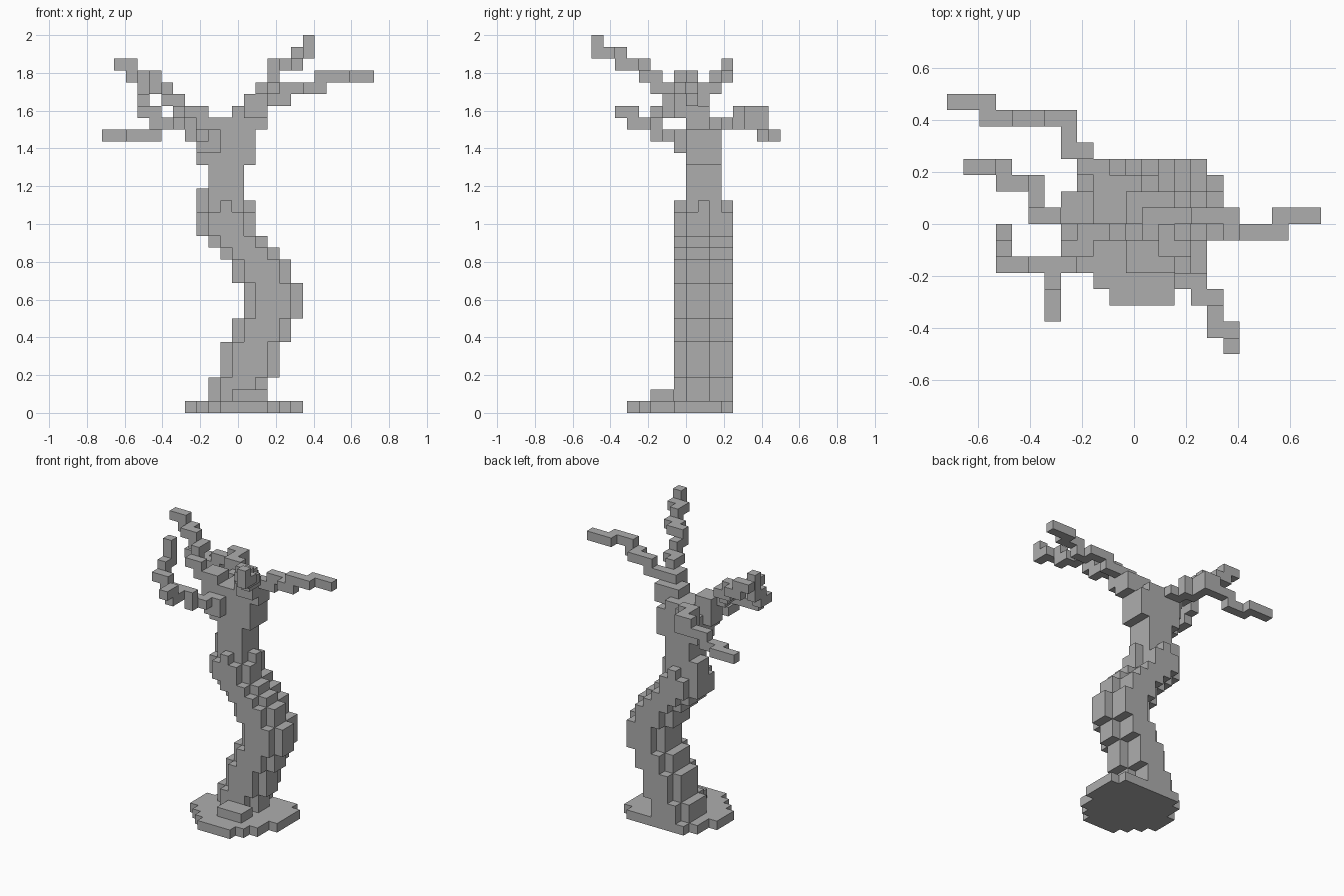
import bpy
import bmesh
from mathutils import Vector

UNIT = 1 / 16                      # edge length of one block
ORIGIN = Vector((-11.5, -8, 0))    # grid corner, in blocks

cube = bpy.data.objects.get("Cube")
if cube:
    bpy.data.objects.remove(cube)

bark = bpy.data.materials.new("grey bark")
bark.use_nodes = True
colour = (0.42, 0.42, 0.42, 1)
bark.diffuse_color = colour
bark.node_tree.nodes["Principled BSDF"].inputs["Base Color"].default_value = colour

taken = set()


def box(xs, ys, zs):
    """Cells of a block-grid box; each range excludes its end."""
    return {(x, y, z) for x in range(*xs) for y in range(*ys) for z in range(*zs)}


def path(*points):
    """Cells along a branch that walks one axis at a time between points."""
    cell = list(points[0])
    cells = {tuple(cell)}
    for target in points[1:]:
        for axis in range(3):
            while cell[axis] != target[axis]:
                cell[axis] += 1 if target[axis] > cell[axis] else -1
                cells.add(tuple(cell))
    return cells


def build(name, cells):
    """Make one object from the outer faces of its cells."""
    cells = cells - taken
    taken.update(cells)
    bm = bmesh.new()
    corners = {}

    def corner(position):
        key = tuple(position)
        if key not in corners:
            corners[key] = bm.verts.new((Vector(position) + ORIGIN) * UNIT)
        return corners[key]

    for cell in sorted(cells):
        for axis in range(3):
            for side in (0, 1):
                neighbour = list(cell)
                neighbour[axis] += 2 * side - 1
                if tuple(neighbour) in cells:
                    continue
                u, v = (axis + 1) % 3, (axis + 2) % 3
                ring = []
                for du, dv in ((0, 0), (1, 0), (1, 1), (0, 1)):
                    position = list(cell)
                    position[axis] += side
                    position[u] += du
                    position[v] += dv
                    ring.append(corner(position))
                bm.faces.new(ring if side else ring[::-1])
    # Merge the flat block faces into larger panels
    bmesh.ops.dissolve_limit(bm, angle_limit=0.01, verts=bm.verts, edges=bm.edges)
    mesh = bpy.data.meshes.new(name)
    bm.to_mesh(mesh)
    bm.free()
    mesh.materials.append(bark)
    bpy.context.collection.objects.link(bpy.data.objects.new(name, mesh))


# Rounded root disc, one row per depth step from front to back
rows = ((10, 14), (9, 15), (8, 16), (7, 16), (7, 17), (7, 17), (8, 17), (8, 17), (9, 16))
root_disc = set()
for depth, row in enumerate(rows, 3):
    root_disc |= box(row, (depth, depth + 1), (0, 1))
build("root_disc", root_disc)

# Step at the foot of the trunk
build("root_step", box((11, 14), (5, 7), (1, 2)))

# Winding trunk: the same rounded section shifted sideways up its height
trunk = set()
for x, low, high in ((9, 1, 3), (10, 3, 6), (11, 6, 8), (12, 8, 11), (11, 11, 13),
                     (10, 13, 14), (9, 14, 15), (8, 15, 17)):
    trunk |= box((x + 1, x + 4), (7, 12), (low, high))
    trunk |= box((x, x + 5), (8, 10), (low, high))
    trunk |= box((x, x + 4), (10, 11), (low, high))
# Ragged bark tips where the trunk narrows
trunk |= path((10, 7, 17)) | path((12, 9, 17)) | path((10, 11, 17))
trunk |= box((8, 9), (9, 11), (17, 19))
build("trunk", trunk)

# Narrow neck widening into the fork
neck = box((9, 12), (8, 11), (17, 25))
neck |= box((8, 9), (8, 11), (21, 24)) | box((12, 13), (8, 11), (21, 24))
build("neck", neck)
build("right_fork", box((7, 9), (8, 10), (23, 26)) | box((8, 10), (7, 8), (22, 24)))
build("left_fork", box((11, 14), (8, 10), (24, 26)) | box((12, 14), (7, 9), (25, 27)))

# Branches
build("back_branch", path((9, 11, 24), (8, 11, 24), (8, 12, 24), (8, 12, 25),
                          (7, 12, 25), (7, 14, 25), (6, 14, 25), (6, 14, 24),
                          (4, 14, 24), (4, 14, 23), (2, 14, 23), (2, 15, 23),
                          (0, 15, 23)) | box((7, 8), (12, 15), (24, 25)))
build("left_branch", path((13, 8, 26), (15, 8, 26), (15, 8, 27), (17, 8, 27),
                          (17, 7, 27), (18, 7, 27), (18, 7, 28), (20, 7, 28),
                          (20, 8, 28), (22, 8, 28)))
build("tall_front_branch", path((13, 7, 26), (13, 7, 27), (13, 6, 27), (14, 6, 27),
                                (14, 5, 27), (14, 5, 28), (14, 4, 28), (14, 4, 29),
                                (15, 4, 29), (15, 3, 29), (16, 3, 29), (16, 2, 29),
                                (16, 2, 30), (16, 1, 30), (17, 1, 30), (17, 0, 30),
                                (17, 0, 31)))
build("right_branch", path((7, 8, 25), (6, 8, 25), (6, 8, 26), (5, 8, 26),
                           (5, 9, 26), (5, 9, 27), (5, 10, 27), (4, 10, 27),
                           (4, 10, 28), (3, 10, 28), (3, 11, 28), (2, 11, 28),
                           (2, 11, 29), (1, 11, 29)))
build("hooked_branch", path((8, 7, 23), (8, 6, 23), (7, 6, 23), (7, 5, 23),
                            (7, 5, 24), (4, 5, 24), (4, 5, 25), (3, 5, 25),
                            (3, 6, 25), (3, 6, 26), (3, 7, 26), (3, 7, 27),
                            (3, 7, 28)))
build("small_front_twig", path((6, 5, 24), (6, 3, 24), (6, 3, 25), (6, 2, 25)))
